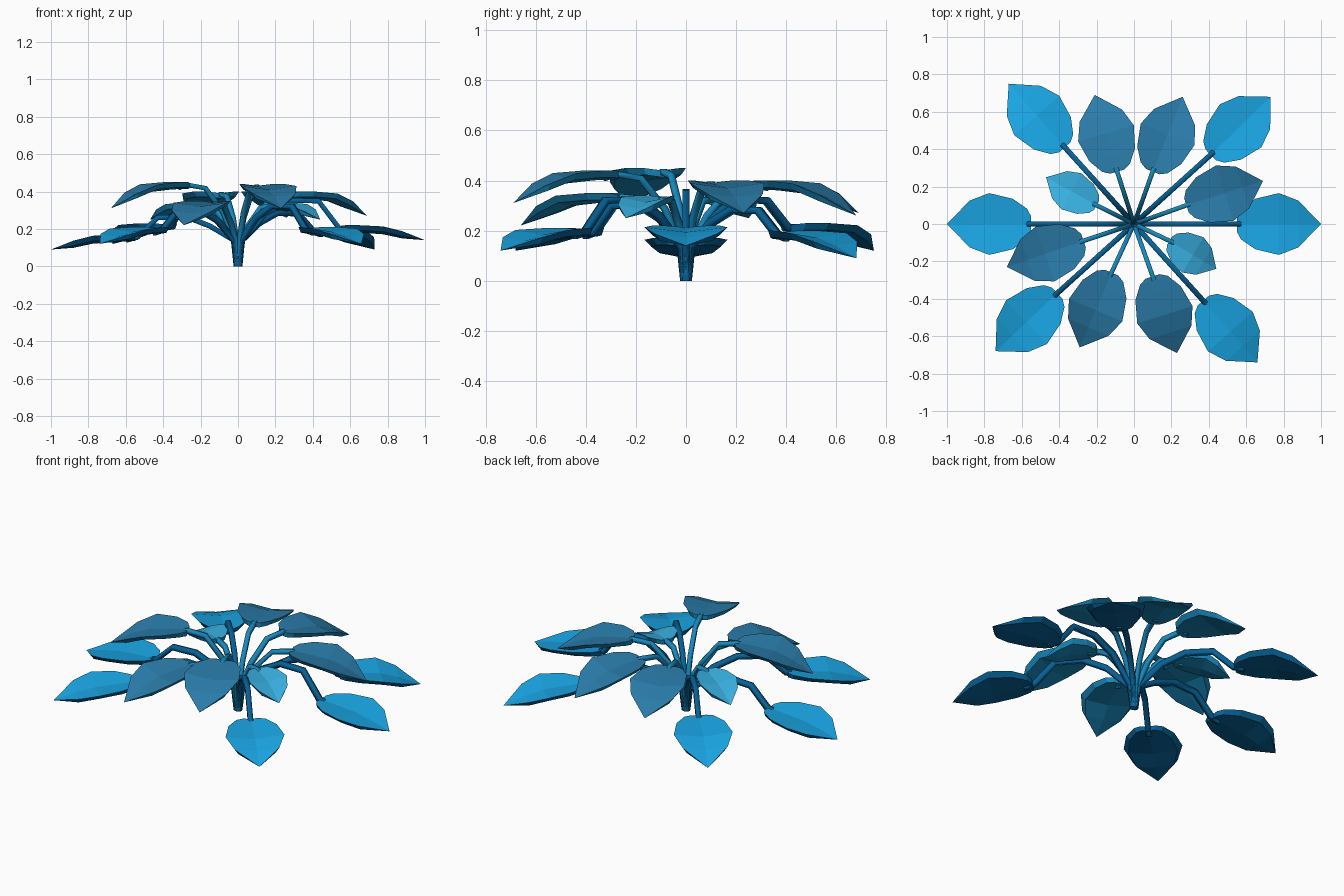
import bpy
import bmesh
from math import pi
from mathutils import Vector

if "Cube" in bpy.data.objects:
    bpy.data.objects.remove(bpy.data.objects["Cube"], do_unlink=True)


def material(name, r, g, b):
    m = bpy.data.materials.new(name)
    m.use_nodes = True
    m.diffuse_color = (r, g, b, 1)
    m.node_tree.nodes["Principled BSDF"].inputs["Base Color"].default_value = (r, g, b, 1)
    return m


BRIGHT = material("bright blue leaf", 0.010, 0.38, 0.78)
MUTED = material("muted blue leaf", 0.023, 0.20, 0.40)
PALE = material("pale blue leaf", 0.040, 0.43, 0.75)
DEEP = material("deep blue stem and underside", 0.002, 0.12, 0.31)
MID = material("blue stem and underside", 0.009, 0.25, 0.51)

# Blade rows: position along the blade, share of half width, share of droop
ROWS = [(0, 0.25, 0.04), (0.05, 0.5, 0), (0.22, 0.82, 0), (0.5, 1, 0.08), (0.73, 0.76, 0.4)]


def leaf(name, base, tip, top, tip_z, half, upper, lower):
    """Faceted blade with a shallow centre valley, a drooping tip and a tucked-in underside."""
    start, end = Vector((*base, 0)), Vector((*tip, 0))
    side = Vector((0, 0, 1)).cross(end - start).normalized()
    bm = bmesh.new()
    rings = []
    for t, w, drop in ROWS:
        centre = start.lerp(end, t)
        centre.z = top - drop * (top - tip_z)
        # Ring runs across the top, then back across the underside
        section = [(-1, 0), (0, -0.02 * w), (1, 0),
                   (0.84, -0.028), (0, -0.028 - 0.014 * w), (-0.84, -0.028)]
        rings.append([bm.verts.new(centre + side * half * w * u + Vector((0, 0, z)))
                      for u, z in section])
    end.z = tip_z
    point = bm.verts.new(end)
    count = len(rings[0])
    tops = []
    for i in range(count):
        j = (i + 1) % count
        strip = [bm.faces.new((a[i], b[i], b[j], a[j])) for a, b in zip(rings, rings[1:])]
        strip.append(bm.faces.new((rings[-1][i], point, rings[-1][j])))
        for face in strip:
            face.material_index = 0 if i < 2 else 1
    bm.faces.new(rings[0]).material_index = 1
    bmesh.ops.recalc_face_normals(bm, faces=bm.faces[:])
    mesh = bpy.data.meshes.new(name)
    bm.to_mesh(mesh)
    bm.free()
    mesh.materials.append(upper)
    mesh.materials.append(lower)
    bpy.context.collection.objects.link(bpy.data.objects.new(name, mesh))


def stem(name, base, path, mat, radius):
    """Square stalk along (distance outwards, height) points towards the leaf base."""
    out = Vector(base).normalized()
    curve = bpy.data.curves.new(name, "CURVE")
    curve.dimensions = "3D"
    curve.twist_mode = "Z_UP"
    curve.bevel_depth = radius
    curve.bevel_resolution = 0
    curve.use_fill_caps = True
    line = curve.splines.new("POLY")
    line.points.add(len(path) - 1)
    for p, (r, z) in zip(line.points, path):
        p.co = (out.x * r, out.y * r, z, 1)
        p.tilt = pi / 4
    curve.materials.append(mat)
    bpy.context.collection.objects.link(bpy.data.objects.new(name, curve))


# Outer leaves: base, tip, top height, tip height, half width, stem peak
OUTER = [
    ("left", (0.55, 0), (1, 0), 0.22, 0.14, 0.165, 0.37),
    ("right", (-0.55, 0), (-1, 0), 0.17, 0.09, 0.165, 0.28),
    ("back_left", (0.41, 0.37), (0.73, 0.68), 0.20, 0.09, 0.16, 0.30),
    ("back_right", (-0.37, 0.41), (-0.67, 0.75), 0.23, 0.12, 0.16, 0.34),
    ("front_right", (-0.41, -0.37), (-0.74, -0.68), 0.21, 0.12, 0.16, 0.32),
    ("front_left", (0.37, -0.41), (0.66, -0.74), 0.21, 0.12, 0.16, 0.34),
]
for name, base, tip, top, tip_z, half, peak in OUTER:
    leaf("outer_leaf_" + name, base, tip, top, tip_z, half, BRIGHT, DEEP)
    reach = Vector(base).length
    path = [(0.005, 0.002), (0.025, 0.14), (0.15, peak * 0.77), (0.28, peak * 0.95),
            (reach - 0.12, peak - 0.02), (reach - 0.01, top - 0.015), (reach + 0.05, top - 0.03)]
    stem("outer_stem_" + name, base, path, DEEP, 0.02)

# Upper leaves: base, tip, top height, tip height
UPPER = [
    ("back_left", (0.10, 0.28), (0.26, 0.68), 0.40, 0.26),
    ("back_right", (-0.09, 0.28), (-0.21, 0.69), 0.40, 0.27),
    ("left", (0.28, 0.10), (0.69, 0.23), 0.40, 0.27),
    ("right", (-0.27, -0.09), (-0.68, -0.23), 0.45, 0.31),
    ("front_right", (-0.12, -0.26), (-0.29, -0.66), 0.35, 0.22),
    ("front_left", (0.10, -0.28), (0.23, -0.69), 0.44, 0.31),
]
# Small leaves, same layout
SMALL = [
    ("left", (0.19, -0.09), (0.44, -0.24), 0.34, 0.25),
    ("right", (-0.20, 0.10), (-0.47, 0.25), 0.34, 0.25),
]
for kind, group, half, mat in (("upper", UPPER, 0.155, MUTED), ("small", SMALL, 0.11, PALE)):
    for name, base, tip, top, tip_z in group:
        leaf(kind + "_leaf_" + name, base, tip, top, tip_z, half, mat, MID)
        reach = Vector(base).length
        path = [(0.005, 0.002), (0.025, 0.14), (reach * 0.3, top * 0.65),
                (reach * 0.65, top * 0.93), (reach, top - 0.015), (reach + 0.05, top - 0.03)]
        stem(kind + "_stem_" + name, base, path, MID, 0.017)
